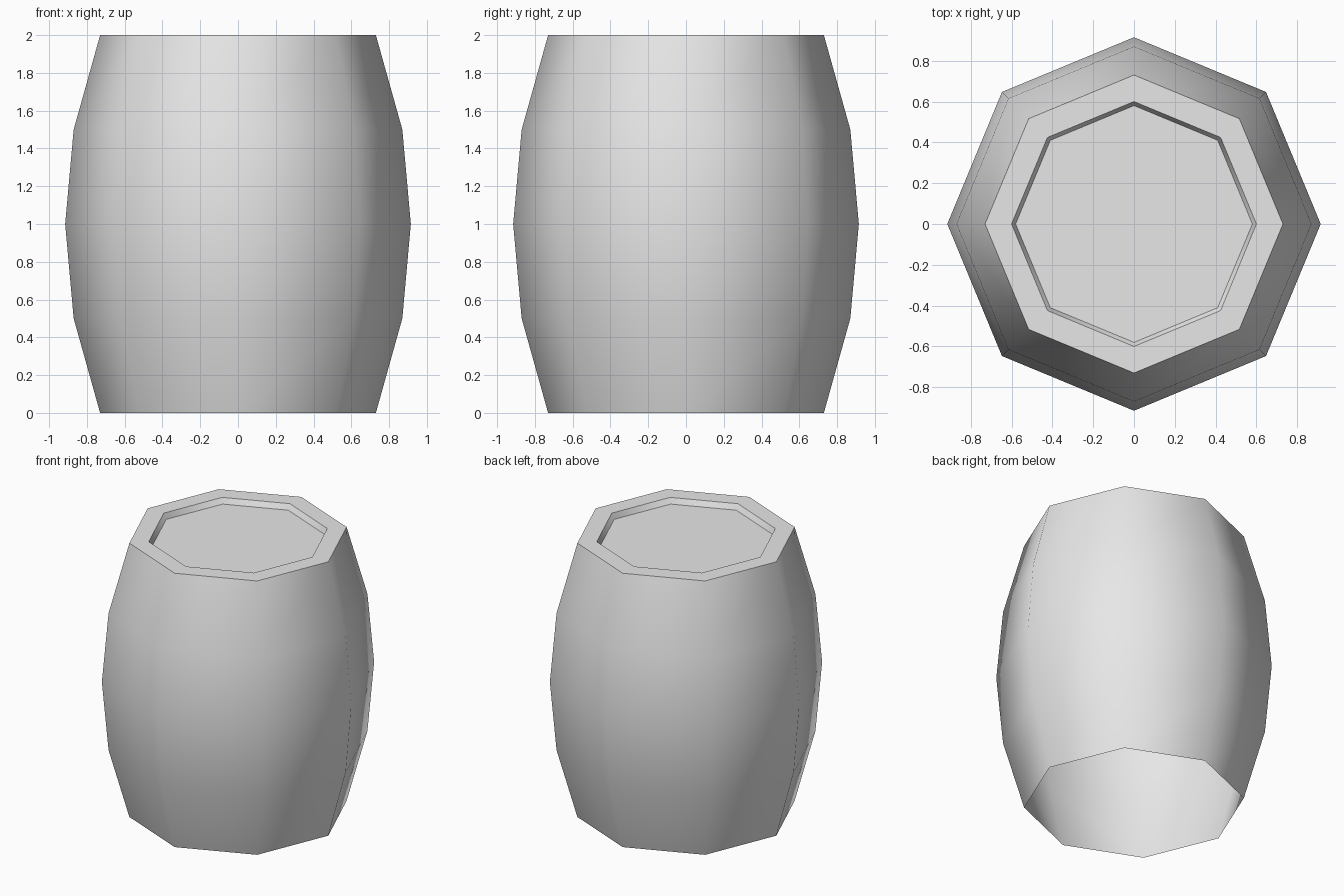
import bpy
import bmesh
from math import cos, sin, pi, radians

cube = bpy.data.objects.get("Cube")
if cube:
    bpy.data.objects.remove(cube, do_unlink=True)

SIDES = 8

# Single plain grey
grey = bpy.data.materials.new("light_grey")
grey.use_nodes = True
colour = (0.8, 0.8, 0.8, 1.0)
grey.diffuse_color = colour
grey.node_tree.nodes["Principled BSDF"].inputs["Base Color"].default_value = colour

# Profile (radius, height): bulging wall, flat rim, then the shallow lid recess
profile = [(0.73, 0), (0.87, 0.5), (0.915, 1), (0.87, 1.5), (0.73, 2),
           (0.6, 2), (0.58, 1.96)]

bm = bmesh.new()
rings = [[bm.verts.new((r * cos(2 * pi * i / SIDES), r * sin(2 * pi * i / SIDES), z))
          for i in range(SIDES)] for r, z in profile]
for low, high in zip(rings, rings[1:]):
    for i in range(SIDES):
        j = (i + 1) % SIDES
        bm.faces.new((low[i], low[j], high[j], high[i]))

# Lid floor; the underside stays open
bm.faces.new(rings[-1])

mesh = bpy.data.meshes.new("barrel")
bm.to_mesh(mesh)
bm.free()
mesh.materials.append(grey)
barrel = bpy.data.objects.new("barrel", mesh)
bpy.context.collection.objects.link(barrel)

# Smooth wall, crisp rim and recess
bpy.ops.object.select_all(action='DESELECT')
barrel.select_set(True)
bpy.context.view_layer.objects.active = barrel
bpy.ops.object.shade_smooth_by_angle(angle=radians(55))
